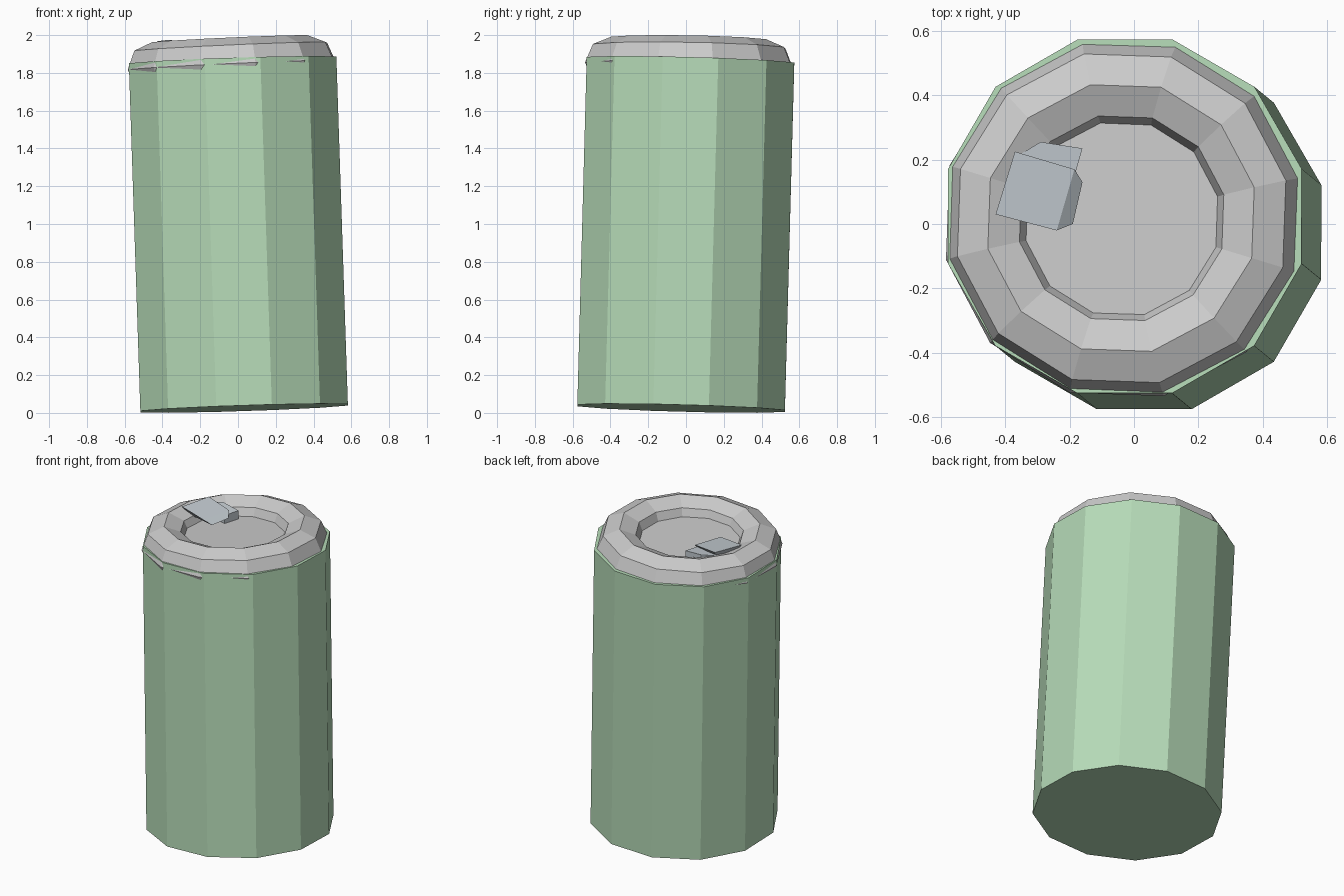
import bpy
from math import radians
from mathutils import Matrix

if "Cube" in bpy.data.objects:
    bpy.data.objects.remove(bpy.data.objects["Cube"])


def paint(obj, name, color):
    mat = bpy.data.materials.new(name)
    mat.diffuse_color = (*color, 1)
    mat.use_nodes = True
    mat.node_tree.nodes["Principled BSDF"].inputs["Base Color"].default_value = mat.diffuse_color
    obj.data.materials.append(mat)


def place(obj, name, loc, lean, spin):
    # spin about own axis, then lean slightly in x and y
    obj.name = name
    obj.matrix_world = (Matrix.Translation(loc)
                        @ Matrix.Rotation(lean[1], 4, 'Y')
                        @ Matrix.Rotation(lean[0], 4, 'X')
                        @ Matrix.Rotation(radians(spin), 4, 'Z'))
    return obj


def slab(name, top, bottom):
    # closed block between two four-sided outlines
    faces = [(0, 1, 2, 3), (7, 6, 5, 4)]
    faces += [(i, i + 4, (i + 1) % 4 + 4, (i + 1) % 4) for i in range(4)]
    mesh = bpy.data.meshes.new(name)
    mesh.from_pydata(top + bottom, [], faces)
    obj = bpy.data.objects.new(name, mesh)
    bpy.context.collection.objects.link(obj)
    return obj


# Slightly leaning twelve-sided can body
bpy.ops.mesh.primitive_cylinder_add(vertices=12, radius=0.569, depth=1.842)
body = place(bpy.context.object, "can_body", (0.002, -0.001, 0.945),
             (-0.027, -0.033), 15)
paint(body, "green", (0.47, 0.71, 0.48))

# Rounded rim
bpy.ops.mesh.primitive_torus_add(major_segments=12, minor_segments=8,
                                 major_radius=0.425, minor_radius=0.14)
rim = place(bpy.context.object, "rim", (-0.034, 0.016, 1.84),
            (-0.018, -0.045), 13)
paint(rim, "light_grey", (0.78, 0.8, 0.8))

# Lid inside the rim
bpy.ops.mesh.primitive_cylinder_add(vertices=12, radius=0.40, depth=0.03)
lid = place(bpy.context.object, "lid", (-0.034, 0.02, 1.874),
            (-0.027, -0.033), 15)
paint(lid, "lid_grey", (0.7, 0.72, 0.72))

# Pull tab, outlines run counter-clockwise
tab = slab("pull_tab",
           [(-0.43, 0.03, 1.967), (-0.24, -0.02, 1.95),
            (-0.185, 0.17, 1.955), (-0.37, 0.225, 1.975)],
           [(-0.39, 0.05, 1.92), (-0.19, 0.0, 1.92),
            (-0.16, 0.13, 1.925), (-0.34, 0.18, 1.93)])
paint(tab, "tab_blue_grey", (0.56, 0.61, 0.65))

# Low base under the back of the tab
base = slab("tab_base",
            [(-0.38, 0.2, 1.945), (-0.19, 0.13, 1.935),
             (-0.16, 0.235, 1.935), (-0.29, 0.255, 1.95)],
            [(-0.38, 0.2, 1.88), (-0.19, 0.13, 1.88),
             (-0.16, 0.235, 1.88), (-0.29, 0.255, 1.88)])
base.data.materials.append(tab.data.materials[0])
